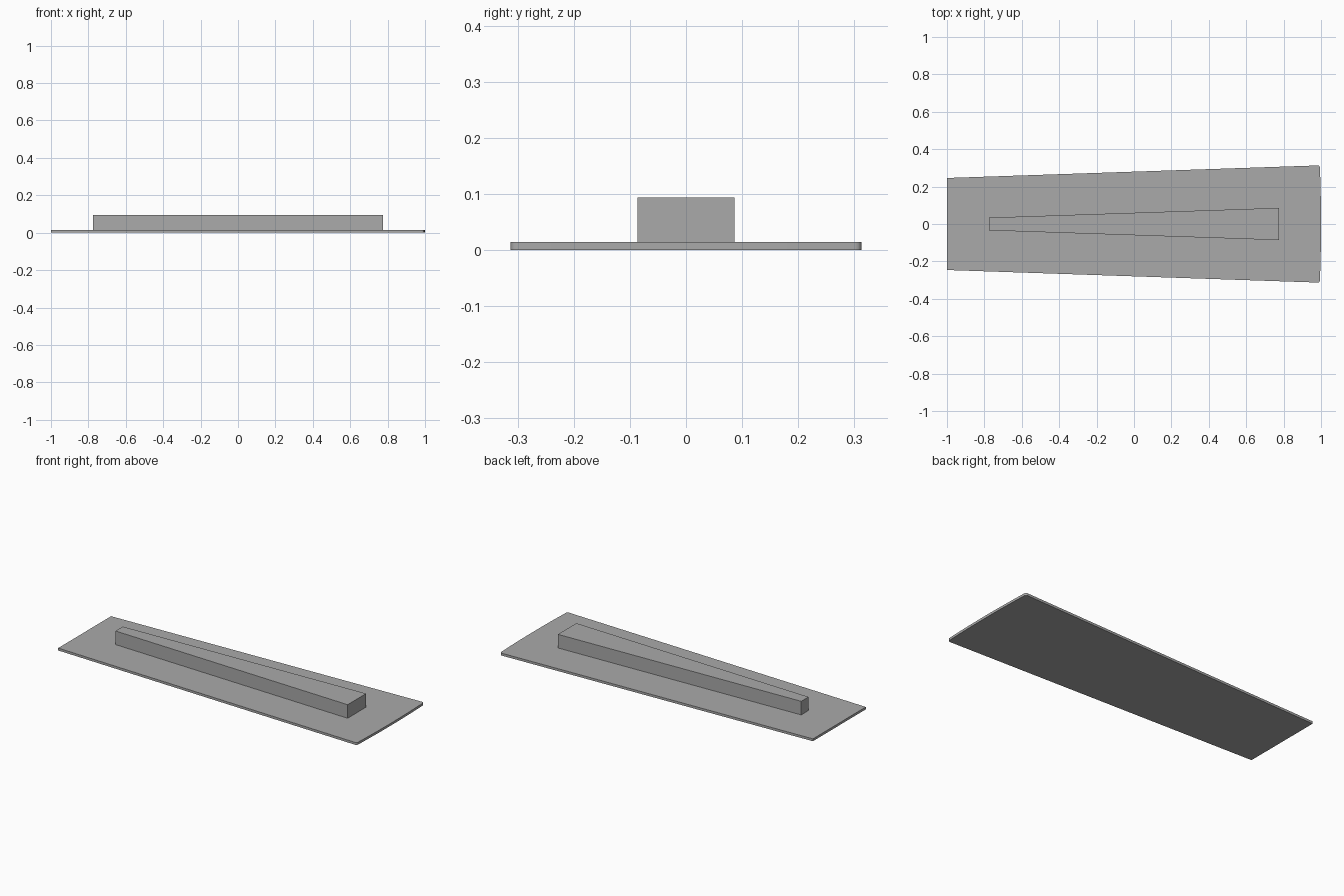
import bpy, bmesh
from math import sin, cos, radians

cube = bpy.data.objects.get("Cube")
if cube:
    bpy.data.objects.remove(cube, do_unlink=True)

grey = bpy.data.materials.new("plain grey")
grey.use_nodes = True
colour = (0.4, 0.4, 0.4, 1)
grey.diffuse_color = colour
grey.node_tree.nodes["Principled BSDF"].inputs["Base Color"].default_value = colour


def slab(name, half_outline, z0, z1):
    """Extrude an outline mirrored across the x axis."""
    outline = [(x, -y) for x, y in half_outline]
    outline += [(x, y) for x, y in reversed(half_outline)]
    bm = bmesh.new()
    base = bm.faces.new([bm.verts.new((x, y, z0)) for x, y in outline])
    top = bmesh.ops.extrude_face_region(bm, geom=[base], use_keep_orig=True)
    verts = [v for v in top["geom"] if isinstance(v, bmesh.types.BMVert)]
    bmesh.ops.translate(bm, verts=verts, vec=(0, 0, z1 - z0))
    bmesh.ops.recalc_face_normals(bm, faces=bm.faces)
    mesh = bpy.data.meshes.new(name)
    bm.to_mesh(mesh)
    bm.free()
    mesh.materials.append(grey)
    obj = bpy.data.objects.new(name, mesh)
    bpy.context.collection.objects.link(obj)
    return obj


# Tapered plate: square narrow end, rounded corners and a faint bow at the wide end
radius = 0.012
corner = [(0.982 + radius * cos(radians(a)), 0.301 + radius * sin(radians(a)))
          for a in range(90, -1, -15)]
bow = [(1 - 0.006 * (y / 0.3) ** 2, y) for y in (0.24, 0.18, 0.12, 0.06, 0.02)]
slab("base_plate", [(-1, 0.246)] + corner + bow, 0, 0.014)

# Tapered block standing on the plate
slab("raised_bar", [(-0.775, 0.034), (0.775, 0.086)], 0.014, 0.094)
